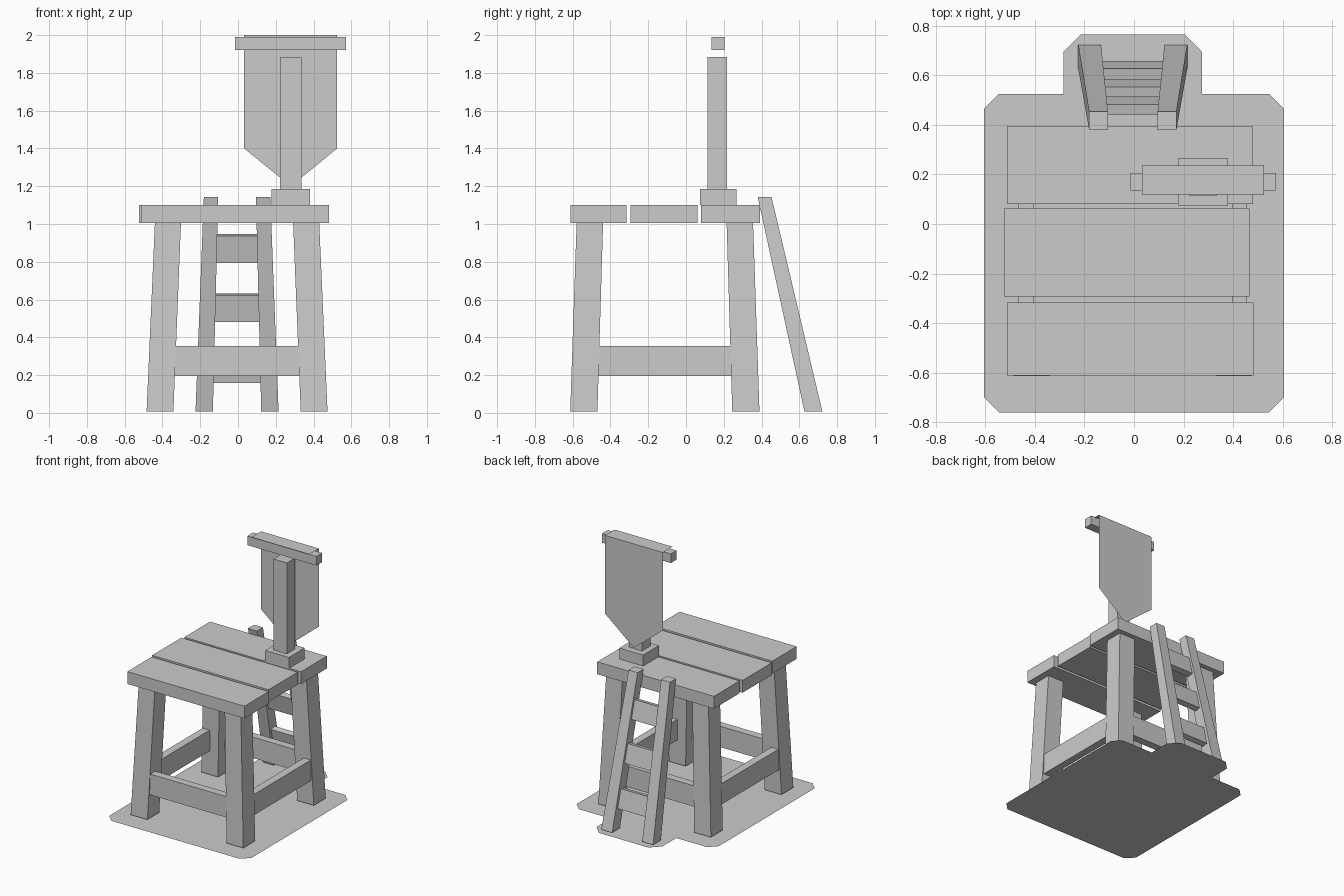
import bpy, bmesh
from mathutils import Vector, Matrix

cube = bpy.data.objects.get("Cube")
if cube:
    bpy.data.objects.remove(cube)

grey = bpy.data.materials.new("plain grey")
grey.use_nodes = True
tone = (0.6, 0.6, 0.6, 1)
grey.diffuse_color = tone
grey.node_tree.nodes["Principled BSDF"].inputs["Base Color"].default_value = tone


def finish(name, bm):
    mesh = bpy.data.meshes.new(name)
    bm.to_mesh(mesh)
    bm.free()
    mesh.materials.append(grey)
    obj = bpy.data.objects.new(name, mesh)
    bpy.context.scene.collection.objects.link(obj)
    return obj


def beam(name, low, high, z0, z1):
    """Tapered box between two (x0, x1, y0, y1) rectangles."""
    bm = bmesh.new()
    rings = []
    for (x0, x1, y0, y1), z in ((low, z0), (high, z1)):
        rings.append([bm.verts.new((x, y, z)) for x, y in
                      ((x0, y0), (x1, y0), (x1, y1), (x0, y1))])
    bm.faces.new(rings[0][::-1])
    bm.faces.new(rings[1])
    for i in range(4):
        j = (i + 1) % 4
        bm.faces.new((rings[0][i], rings[0][j], rings[1][j], rings[1][i]))
    return finish(name, bm)


def box(name, x0, x1, y0, y1, z0, z1):
    return beam(name, (x0, x1, y0, y1), (x0, x1, y0, y1), z0, z1)


def sheet(name, *polygons):
    bm = bmesh.new()
    for poly in polygons:
        bm.faces.new([bm.verts.new(p) for p in poly])
    bmesh.ops.remove_doubles(bm, verts=bm.verts, dist=0.0001)
    return finish(name, bm)


CX, CY = -0.005, -0.112


def span(centre, side, inner, outer):
    return sorted((centre + side * inner, centre + side * outer))


# Ground sheet with clipped corners and a tab under the ladder
outline = [(-0.605, -0.70), (-0.545, -0.76), (0.545, -0.76), (0.605, -0.70),
           (0.605, 0.465), (0.545, 0.525), (0.275, 0.525), (0.275, 0.695),
           (0.205, 0.765), (-0.215, 0.765), (-0.285, 0.695), (-0.285, 0.525),
           (-0.545, 0.525), (-0.605, 0.465)]
sheet("ground_sheet", [(x, y, 0) for x, y in outline])

# Splayed legs
for sx, xn in ((-1, "right"), (1, "left")):
    for sy, yn in ((-1, "front"), (1, "back")):
        beam(f"{yn}_{xn}_leg",
             span(CX, sx, 0.337, 0.479) + span(CY, sy, 0.357, 0.501),
             span(CX, sx, 0.297, 0.435) + span(CY, sy, 0.327, 0.467),
             0.007, 1.005)

# Stretchers between the legs
for s, xn, yn in ((-1, "right", "front"), (1, "left", "back")):
    box(f"{yn}_stretcher", -0.333, 0.323, *span(CY, s, 0.425, 0.485), 0.195, 0.355)
    box(f"{xn}_stretcher", *span(CX, s, 0.4, 0.46), -0.467, 0.243, 0.195, 0.355)

# Platform planks
for name, x0, x1, y0, y1 in (("front", -0.513, 0.483, -0.612, -0.316),
                             ("middle", -0.525, 0.465, -0.293, 0.062),
                             ("back", -0.513, 0.48, 0.08, 0.393)):
    box(f"{name}_plank", x0, x1, y0, y1, 1.005, 1.1)

# Banner stand
box("post_base", 0.178, 0.38, 0.075, 0.267, 1.1, 1.185)
box("banner_post", 0.222, 0.335, 0.115, 0.217, 1.185, 1.885)
box("banner_crossbar", -0.015, 0.572, 0.135, 0.205, 1.92, 1.99)

# Thin cloth folded over the crossbar and hanging behind it
L, R, F, B = 0.032, 0.525, 0.118, 0.235
sheet("banner_cloth",
      [(L, F, 2), (R, F, 2), (R, B, 2), (L, B, 2)],
      [(L, B, 2), (R, B, 2), (R, B, 1.4), (0.28, B, 1.2), (L, B, 1.4)])

# Ladder rails, leaning towards the platform
for s, name in ((-1, "right"), (1, "left")):
    beam(f"ladder_{name}_rail",
         span(CX, s, 0.128, 0.22) + [0.627, 0.722],
         span(CX, s, 0.1, 0.176) + [0.38, 0.453], 0.007, 1.142)

# Ladder rungs, tilted with the rails
lean = Matrix.Rotation(0.22, 4, "X")
for i, z in enumerate((0.235, 0.557, 0.87)):
    half = 0.131 - 0.025 * z
    rung = box(f"ladder_rung_{i + 1}", -half, half, -0.022, 0.022, -0.073, 0.073)
    rung.data.transform(Matrix.Translation(Vector((CX, 0.674 - 0.226 * z, z))) @ lean)
